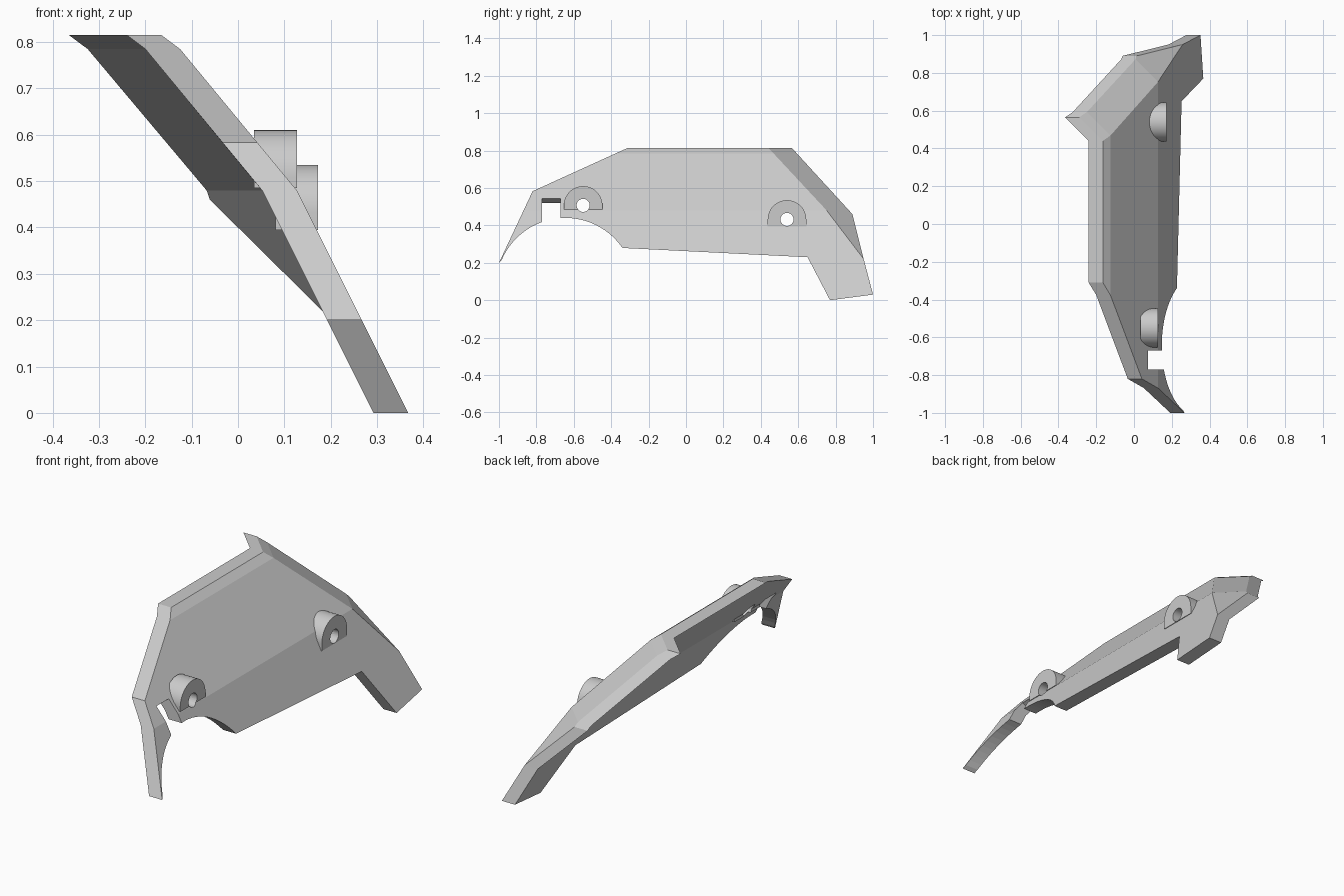
import bpy, bmesh, math
from mathutils import Vector

cube = bpy.data.objects.get("Cube")
if cube:
    bpy.data.objects.remove(cube)

THICK = 0.075
BEND, BEVEL = 0.48, 0.785      # heights where the plate changes slope

grey = bpy.data.materials.new("plain_grey")
grey.use_nodes = True
grey.diffuse_color = (0.6, 0.6, 0.6, 1)
grey.node_tree.nodes["Principled BSDF"].inputs["Base Color"].default_value = (0.6, 0.6, 0.6, 1)


def make_object(name, bm):
    bmesh.ops.recalc_face_normals(bm, faces=bm.faces)
    mesh = bpy.data.meshes.new(name)
    bm.to_mesh(mesh)
    bm.free()
    mesh.materials.append(grey)
    obj = bpy.data.objects.new(name, mesh)
    bpy.context.collection.objects.link(obj)
    return obj


def extrude_outline(bm, faces, depth):
    """Give flat faces a thickness towards -x; returns the new vertices."""
    ext = bmesh.ops.extrude_face_region(bm, geom=faces, use_keep_orig=True)
    verts = [g for g in ext["geom"] if isinstance(g, bmesh.types.BMVert)]
    bmesh.ops.translate(bm, verts=verts, vec=(-depth, 0, 0))
    return verts


def prism(name, outline, x, depth):
    bm = bmesh.new()
    face = bm.faces.new([bm.verts.new((x, y, z)) for y, z in outline])
    extrude_outline(bm, [face], depth)
    return make_object(name, bm)


def arc(cy, cz, r, start, end, n):
    angles = [math.radians(start + (end - start) * i / n) for i in range(n + 1)]
    return [(cy + r * math.cos(a), cz + r * math.sin(a)) for a in angles]


def activate(obj):
    bpy.ops.object.select_all(action='DESELECT')
    obj.select_set(True)
    bpy.context.view_layer.objects.active = obj


def cut(obj, cutter):
    activate(obj)
    mod = obj.modifiers.new("hole", 'BOOLEAN')
    mod.operation, mod.solver, mod.object = 'DIFFERENCE', 'EXACT', cutter
    bpy.ops.object.modifier_apply(modifier=mod.name)


def slope_x(z):
    return 0.367 - 0.5 * z - 0.326 * max(0, z - BEND) - 0.507 * max(0, z - BEVEL)


def fold_y(z):
    return 0.752 - (0.931 if z > BEND else 0.7615) * (z - BEND)


# Side outline of the plate, with arch and notch along the lower edge
NOTCH_TOP = 0.545
CY, CZ, R = -0.645, 0.07, 0.37


def arch(y0, y1, n):
    a0, a1 = (math.degrees(math.acos((y - CY) / R)) for y in (y0, y1))
    return arc(CY, CZ, R, a0, a1, n)


outline = [(-1, 0.2), (-0.82, 0.583), (-0.31, 0.815), (0.565, 0.815),
           (0.89, 0.46), (0.95, 0.22), (1, 0.03), (0.77, 0), (0.65, 0.23)]
outline += arch(-0.34, -0.67, 14)
outline += [(-0.67, NOTCH_TOP), (-0.77, NOTCH_TOP)]
outline += arch(-0.77, -0.985, 10)

# Plate: cut the flat outline along its creases, bend it, then thicken it
bm = bmesh.new()
bm.faces.new([bm.verts.new((0, y, z)) for y, z in outline])


def crease(point, normal, keep=lambda z: True):
    faces = [f for f in bm.faces if keep(f.calc_center_median().z)]
    edges = {e for f in faces for e in f.edges}
    verts = {v for f in faces for v in f.verts}
    bmesh.ops.bisect_plane(bm, geom=list(verts) + list(edges) + faces, dist=0.0005,
                           plane_co=Vector(point), plane_no=Vector(normal))


crease((0, 0, BEVEL), (0, 0, 1))
crease((0, 0, BEND), (0, 0, 1))
crease((0, 0.752, BEND), (0, 1, 0.931), lambda z: z > BEND)
crease((0, 0.752, BEND), (0, 1, 0.7615), lambda z: z < BEND)

for v in bm.verts:
    v.co.x = slope_x(v.co.z) - max(0, v.co.y - fold_y(v.co.z))
inner = extrude_outline(bm, list(bm.faces), THICK)
for v in inner:                      # sloping roof of the notch
    if abs(v.co.z - NOTCH_TOP) < 0.001 and v.co.y < -0.6:
        v.co += Vector((0.02, 0, -0.025))
plate = make_object("plate", bm)

# Two round-topped bosses with bolt holes through boss and plate
for name, y, z, x, drop in (("front_boss", -0.55, 0.507, 0.127, 0.022),
                            ("rear_boss", 0.54, 0.432, 0.173, 0.037)):
    shape = arc(y, z, 0.103, 0, 180, 32) + [(y - 0.103, z - drop), (y + 0.103, z - drop)]
    boss = prism(name, shape, x, 0.092)
    cutter = prism("bolt_cutter", arc(y, z, 0.035, 0, 345, 23), x + 0.1, 0.4)
    cutter.hide_render = True
    cut(boss, cutter)
    cut(plate, cutter)
    bpy.data.objects.remove(cutter)
    activate(boss)
    bpy.ops.object.shade_smooth_by_angle(angle=math.radians(30))
